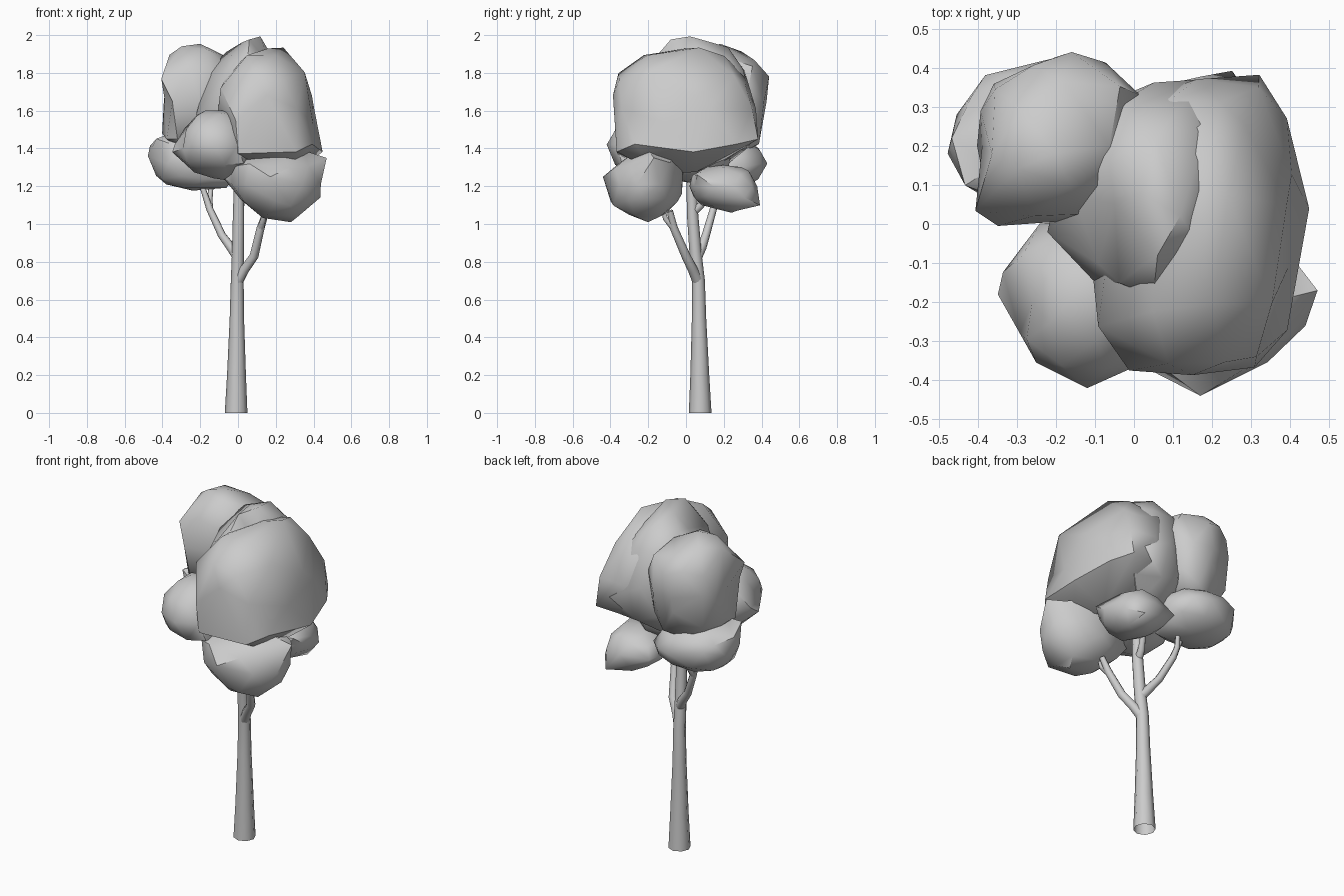
import bpy, bmesh, math, random
from mathutils import Vector

random.seed(4)


def finish(obj, angle):
    bpy.ops.object.select_all(action='DESELECT')
    obj.select_set(True)
    bpy.context.view_layer.objects.active = obj
    if obj.type == 'CURVE':
        bpy.ops.object.convert(target='MESH')
    bpy.ops.object.shade_smooth_by_angle(angle=math.radians(angle))


def limb(name, pts):
    """Tapered eight-sided tube through (x, y, z, radius) points."""
    cu = bpy.data.curves.new(name, 'CURVE')
    cu.dimensions = '3D'
    cu.bevel_depth = 1.0
    cu.bevel_resolution = 2
    sp = cu.splines.new('POLY')
    sp.points.add(len(pts) - 1)
    for p, (x, y, z, r) in zip(sp.points, pts):
        p.co = (x, y, z, 1)
        p.radius = r
    obj = bpy.data.objects.new(name, cu)
    bpy.context.collection.objects.link(obj)
    finish(obj, 50)


def leaf_clump(name, centre, radii, pulls=(), power=2.5):
    """Boxy low-poly ellipsoid whose surface is pulled to the given points."""
    c = Vector(centre)

    def unit(p):
        return Vector([(p[i] - c[i]) / radii[i] for i in range(3)])

    def base(d):
        return sum(abs(v) ** power for v in d) ** (-1 / power)

    targets = []
    for p in pulls:
        u = unit(p)
        d = u.normalized()
        targets.append((d, u.length / base(d) - 1))
    bm = bmesh.new()
    bmesh.ops.create_icosphere(bm, subdivisions=2, radius=1)
    # slide the vertex closest to each target onto its direction
    for t, g in targets:
        v = max(bm.verts, key=lambda v: v.co.normalized().dot(t))
        v.co = t
    for v in bm.verts:
        d = v.co.normalized()
        total = weight = 0
        for t, g in targets:
            a = d.angle(t, 0)
            w = math.exp(-(a / 0.45) ** 2) + 6 * math.exp(-(a / 0.18) ** 2)
            total += w * g
            weight += w
        gain = 1 + total / max(1, weight) + random.uniform(-0.02, 0.02)
        u = d * base(d) * gain
        v.co = [c[i] + u[i] * radii[i] for i in range(3)]
        v.co.x = max(-0.48, min(0.48, v.co.x))
        v.co.y = max(-0.44, min(0.44, v.co.y))
        v.co.z = min(2.0, v.co.z)
    me = bpy.data.meshes.new(name)
    bm.to_mesh(me)
    bm.free()
    obj = bpy.data.objects.new(name, me)
    bpy.context.collection.objects.link(obj)
    finish(obj, 45)


# Trunk, running up into the crown
limb("trunk", [(-0.01, 0.075, 0, 0.06), (-0.008, 0.073, 0.2, 0.05),
               (-0.006, 0.069, 0.5, 0.038), (-0.004, 0.066, 0.7, 0.034),
               (0, 0.05, 0.85, 0.032), (0.003, 0.035, 1.05, 0.03),
               (0.005, 0.025, 1.3, 0.024)])
limb("trunk_twig", [(0, 0.035, 1.06, 0.024), (0.015, 0.08, 1.1, 0.02),
                    (0.03, 0.11, 1.16, 0.015)])
# Right front branch with fork
limb("right_branch", [(0, 0.062, 0.7, 0.03), (0.035, 0.035, 0.76, 0.026),
                      (0.085, 0.0, 0.83, 0.024), (0.12, -0.065, 0.98, 0.021),
                      (0.15, -0.085, 1.07, 0.016)])
limb("right_twig", [(0.12, -0.065, 0.98, 0.02), (0.135, -0.11, 1.03, 0.014),
                    (0.14, -0.12, 1.08, 0.011)])
# Left back branch with fork
limb("left_branch", [(-0.005, 0.06, 0.83, 0.028), (-0.04, 0.085, 0.88, 0.025),
                     (-0.085, 0.105, 0.94, 0.022), (-0.15, 0.145, 1.08, 0.019),
                     (-0.19, 0.16, 1.2, 0.014)])
limb("left_twig", [(-0.15, 0.145, 1.08, 0.018), (-0.15, 0.18, 1.13, 0.015),
                   (-0.14, 0.2, 1.22, 0.012)])

# Upper crown
leaf_clump("large_right_foliage", (0.16, 0.0, 1.61), (0.23, 0.37, 0.3),
           [(0.44, -0.15, 1.38), (0.45, 0.04, 1.38), (0.0, -0.37, 1.37),
            (-0.09, -0.26, 1.72), (0.32, 0.38, 1.45), (0.24, 0.07, 1.93),
            (0.35, -0.2, 1.8), (0.39, 0.05, 1.68), (0.15, -0.38, 1.68),
            (0.31, -0.37, 1.38), (0.05, -0.22, 1.89), (0.25, 0.05, 1.28),
            (0.28, 0.25, 1.78), (0.38, -0.1, 1.54), (-0.01, -0.37, 1.55)])
leaf_clump("top_foliage", (0.02, 0.08, 1.62), (0.2, 0.26, 0.34),
           [(0.12, 0.02, 2.0), (0.05, -0.19, 1.86), (0.22, 0.16, 1.82),
            (0.05, 0.36, 1.62), (-0.22, -0.02, 1.58), (0.24, 0.38, 1.52),
            (-0.09, -0.1, 1.78), (0.12, 0.3, 1.82), (-0.05, 0.05, 1.88)], 2.3)
leaf_clump("back_left_foliage", (-0.2, 0.22, 1.65), (0.19, 0.21, 0.28),
           [(-0.41, 0.03, 1.77), (-0.16, 0.44, 1.78), (-0.4, 0.2, 1.48),
            (-0.2, 0.18, 1.96), (-0.36, 0.18, 1.89), (0.02, 0.33, 1.72),
            (-0.39, 0.2, 1.66), (-0.12, 0.39, 1.42), (-0.32, 0.02, 1.45),
            (-0.06, 0.2, 1.89), (-0.18, 0.36, 1.86), (-0.2, 0.41, 1.56),
            (-0.36, 0.36, 1.68)], 2.7)
leaf_clump("inner_foliage", (0.05, 0.03, 1.42), (0.2, 0.22, 0.2))
# Lower crown
leaf_clump("lower_left_foliage", (-0.24, 0.22, 1.32), (0.21, 0.18, 0.14),
           [(-0.48, 0.18, 1.36), (-0.38, 0.38, 1.36), (-0.18, 0.43, 1.32),
            (0.0, 0.3, 1.3), (-0.06, 0.13, 1.19), (-0.43, 0.1, 1.45),
            (-0.38, 0.2, 1.21)])
leaf_clump("front_left_foliage", (-0.13, -0.19, 1.42), (0.19, 0.19, 0.17),
           [(-0.35, -0.18, 1.38), (-0.12, -0.42, 1.42), (-0.17, -0.2, 1.6),
            (-0.29, -0.28, 1.4), (-0.06, -0.2, 1.24), (0.03, -0.34, 1.32),
            (0.0, -0.2, 1.6), (0.06, -0.02, 1.26), (-0.24, 0.0, 1.42),
            (-0.19, -0.25, 1.28), (-0.26, -0.2, 1.52)])
leaf_clump("lower_right_foliage", (0.2, -0.2, 1.21), (0.23, 0.18, 0.17),
           [(0.47, -0.17, 1.35), (0.17, -0.44, 1.25), (0.28, -0.2, 1.01),
            (-0.09, -0.15, 1.26), (0.2, -0.03, 1.41), (0.44, -0.22, 1.14),
            (0.06, -0.36, 1.32), (0.13, -0.2, 1.03), (0.2, -0.4, 1.12),
            (0.2, -0.02, 1.16), (0.02, -0.2, 1.13)], 2.2)
leaf_clump("lower_back_foliage", (0.17, 0.2, 1.2), (0.16, 0.17, 0.11),
           [(0.25, 0.39, 1.1), (0.22, 0.33, 1.28), (0.16, 0.02, 1.2),
            (0.0, 0.34, 1.2), (0.32, 0.2, 1.22), (0.2, 0.24, 1.06),
            (0.15, 0.08, 1.1), (0.32, 0.06, 1.26)], 2.2)
